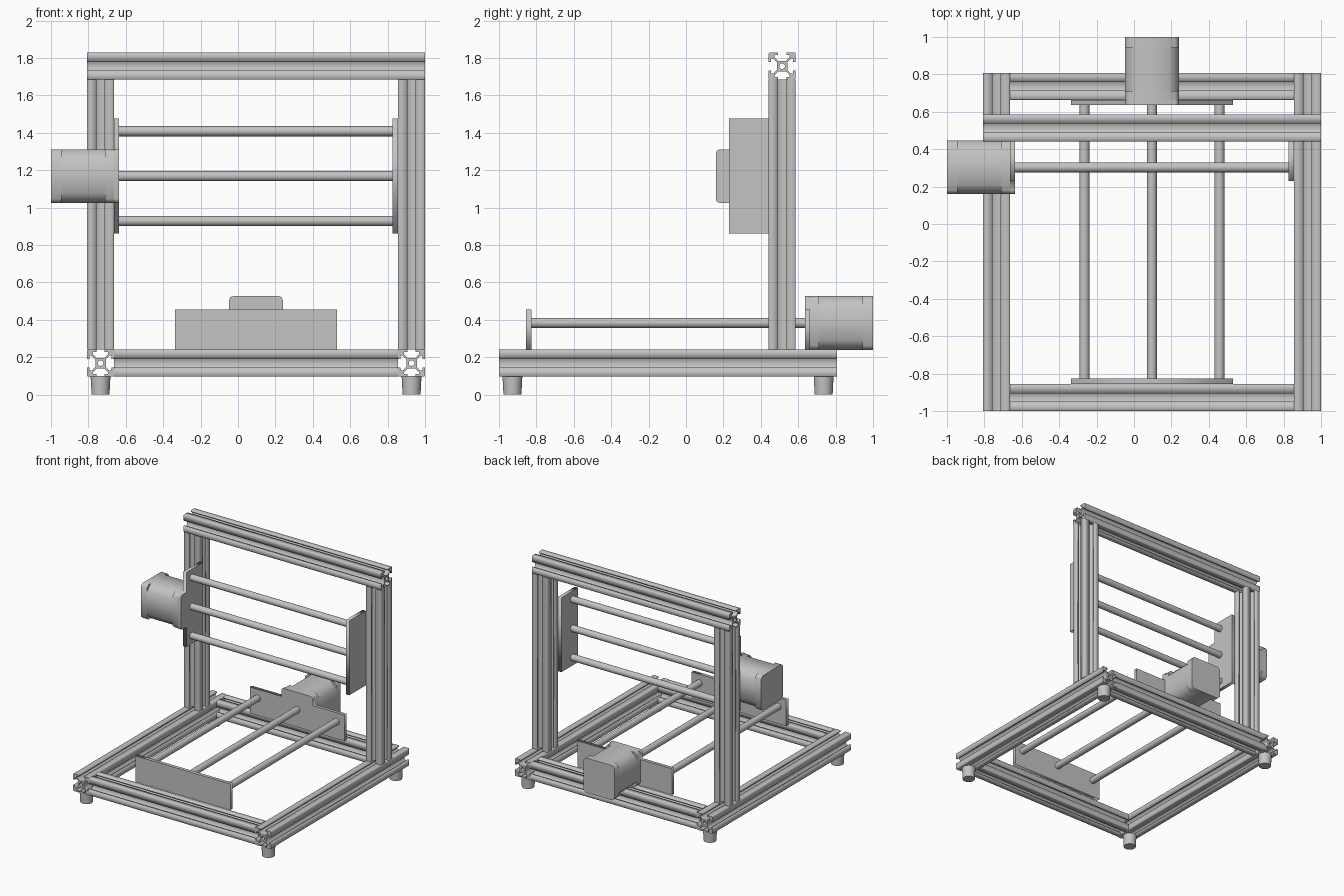
import bpy, bmesh, math
from mathutils import Matrix, Vector

if "Cube" in bpy.data.objects:
    bpy.data.objects.remove(bpy.data.objects["Cube"])

metal = bpy.data.materials.new("light grey metal")
metal.diffuse_color = (0.55, 0.55, 0.55, 1)
metal.use_nodes = True
metal.node_tree.nodes["Principled BSDF"].inputs["Base Color"].default_value = metal.diffuse_color

# Right-handed local axes (u, v, along) for prisms running along x, y or z
AXES = {"x": ((0, 1, 0), (0, 0, 1), (1, 0, 0)),
        "y": ((0, 0, 1), (1, 0, 0), (0, 1, 0)),
        "z": ((1, 0, 0), (0, 1, 0), (0, 0, 1))}


def prism(name, outlines, axis, start, end):
    """Extrude closed outlines (inner ones become holes) between two points."""
    start, end = Vector(start), Vector(end)
    curve = bpy.data.curves.new(name, "CURVE")
    curve.dimensions, curve.fill_mode = "2D", "BOTH"
    curve.extrude = (end - start).length / 2
    for pts in outlines:
        spline = curve.splines.new("POLY")
        spline.points.add(len(pts) - 1)
        for p, (u, v) in zip(spline.points, pts):
            p.co = (u, v, 0, 1)
        spline.use_cyclic_u = True
    helper = bpy.data.objects.new(name, curve)
    bpy.context.collection.objects.link(helper)
    bpy.context.view_layer.update()
    deps = bpy.context.evaluated_depsgraph_get()
    mesh = bpy.data.meshes.new_from_object(helper.evaluated_get(deps))
    bpy.data.objects.remove(helper)
    bpy.data.curves.remove(curve)

    bm = bmesh.new()
    bm.from_mesh(mesh)
    bmesh.ops.remove_doubles(bm, verts=bm.verts, dist=1e-5)
    bmesh.ops.recalc_face_normals(bm, faces=bm.faces)
    bm.to_mesh(mesh)
    bm.free()
    mesh.materials.clear()
    mesh.materials.append(metal)
    obj = bpy.data.objects.new(name, mesh)
    obj.matrix_world = (Matrix.Translation((start + end) / 2)
                        @ Matrix(AXES[axis]).transposed().to_4x4())
    bpy.context.collection.objects.link(obj)
    return obj


def smooth(obj):
    bpy.ops.object.select_all(action="DESELECT")
    obj.select_set(True)
    bpy.context.view_layer.objects.active = obj
    bpy.ops.object.shade_smooth_by_angle(angle=math.radians(35))


def circle(r, n):
    return [(r * math.cos(2 * math.pi * i / n), r * math.sin(2 * math.pi * i / n))
            for i in range(n)]


# T-slot cross-section: one side repeated four times, plus a centre bore
S = 0.0072
half_side = [(3.9, 2.84), (6.56, 5.5), (8.2, 5.5), (8.2, 3.1), (10, 3.1), (10, 9.4)]
side = [(u, -v) for u, v in reversed(half_side)] + half_side
slot_outline = []
for k in range(4):
    c, s = (1, 0, -1, 0)[k], (0, 1, 0, -1)[k]
    slot_outline += [(S * (u * c - v * s), S * (u * s + v * c)) for u, v in side]
SLOT = [slot_outline, circle(2.1 * S, 20)]

XL, XR = -0.735, 0.928      # side rail centres
YF, YB, YU = -0.928, 0.736, 0.514
ZB = 0.168                  # base rail height
H = 0.072                   # half rail width

# Base frame, uprights and top rail
for tag, x in (("left", XL), ("right", XR)):
    prism(tag + "_base_rail", SLOT, "y", (x, -1, ZB), (x, 0.808, ZB))
    prism(tag + "_upright", SLOT, "z", (x, YU, 0.24), (x, YU, 1.684))
for tag, y in (("front", YF), ("back", YB)):
    prism(tag + "_cross_rail", SLOT, "x", (XL + H, y, ZB), (XR - H, y, ZB))
prism("top_rail", SLOT, "x", (XL - H, YU, 1.756), (XR + H, YU, 1.756))

# Tapered feet
for x in (XL, XR):
    for y in (YF, YB):
        bm = bmesh.new()
        bmesh.ops.create_cone(bm, cap_ends=True, segments=32, radius1=0.048,
                              radius2=0.053, depth=0.098)
        mesh = bpy.data.meshes.new("foot")
        bm.to_mesh(mesh)
        bm.free()
        mesh.materials.append(metal)
        foot = bpy.data.objects.new("foot", mesh)
        foot.location = (x, y, 0.049)
        bpy.context.collection.objects.link(foot)
        smooth(foot)

# Guide rods: three across the gantry, three along the bed
YG, ZG = 0.303, 1.168       # gantry drive axis
XC, ZC = 0.096, 0.383       # bed drive axis
for dz in (-0.24, 0, 0.24):
    smooth(prism("gantry_rod", [circle(0.027, 24)], "x",
                 (-0.64, YG, ZG + dz), (0.83, YG, ZG + dz)))
for dx in (-0.361, 0, 0.361):
    smooth(prism("bed_rod", [circle(0.027, 24)], "y",
                 (XC + dx, -0.83, ZC), (XC + dx, 0.64, ZC)))

M = 0.1435                  # half motor width


def chamfered(c):
    h = M
    return [(h, c - h), (h, h - c), (h - c, h), (c - h, h),
            (-h, h - c), (-h, c - h), (c - h, -h), (h - c, -h)]


def plate_outline(half_len, out, tab):
    """Plate seated on a rail; 'out' (+1/-1) points away from the rail."""
    lo, hi, c = -M, 0.072, 0.022
    pts = [(lo, -half_len), (hi, -half_len)]
    if tab:
        pts += [(hi, -M), (M - c, -M), (M - 0.006, -M + 0.006), (M, -M + c),
                (M, M - c), (M - 0.006, M - 0.006), (M - c, M), (hi, M)]
    pts += [(hi, half_len), (lo, half_len)]
    return [[(u * out, v) for u, v in pts]]


# End plates; the motor ends have a tab for the motor face
prism("bed_motor_plate", plate_outline(0.433, 1, True), "y",
      (XC, 0.635, ZC), (XC, 0.664, ZC))
prism("bed_front_plate", plate_outline(0.433, 1, False), "y",
      (XC, -0.856, ZC), (XC, -0.827, ZC))
prism("gantry_motor_plate", plate_outline(0.308, -1, True), "x",
      (-0.664, YG, ZG), (-0.635, YG, ZG))
prism("gantry_end_plate", plate_outline(0.308, -1, False), "x",
      (0.826, YG, ZG), (0.856, YG, ZG))

# Motors: front flange, deeply chamfered middle, rear cap
for part, a, b, c in (("flange", 0.664, 0.71, 0.022), ("body", 0.71, 0.945, 0.05),
                      ("cap", 0.945, 1.0, 0.022)):
    prism("bed_motor_" + part, [chamfered(c)], "y", (XC, a, ZC), (XC, b, ZC))
    prism("gantry_motor_" + part, [chamfered(c)], "x", (-b, YG, ZG), (-a, YG, ZG))
